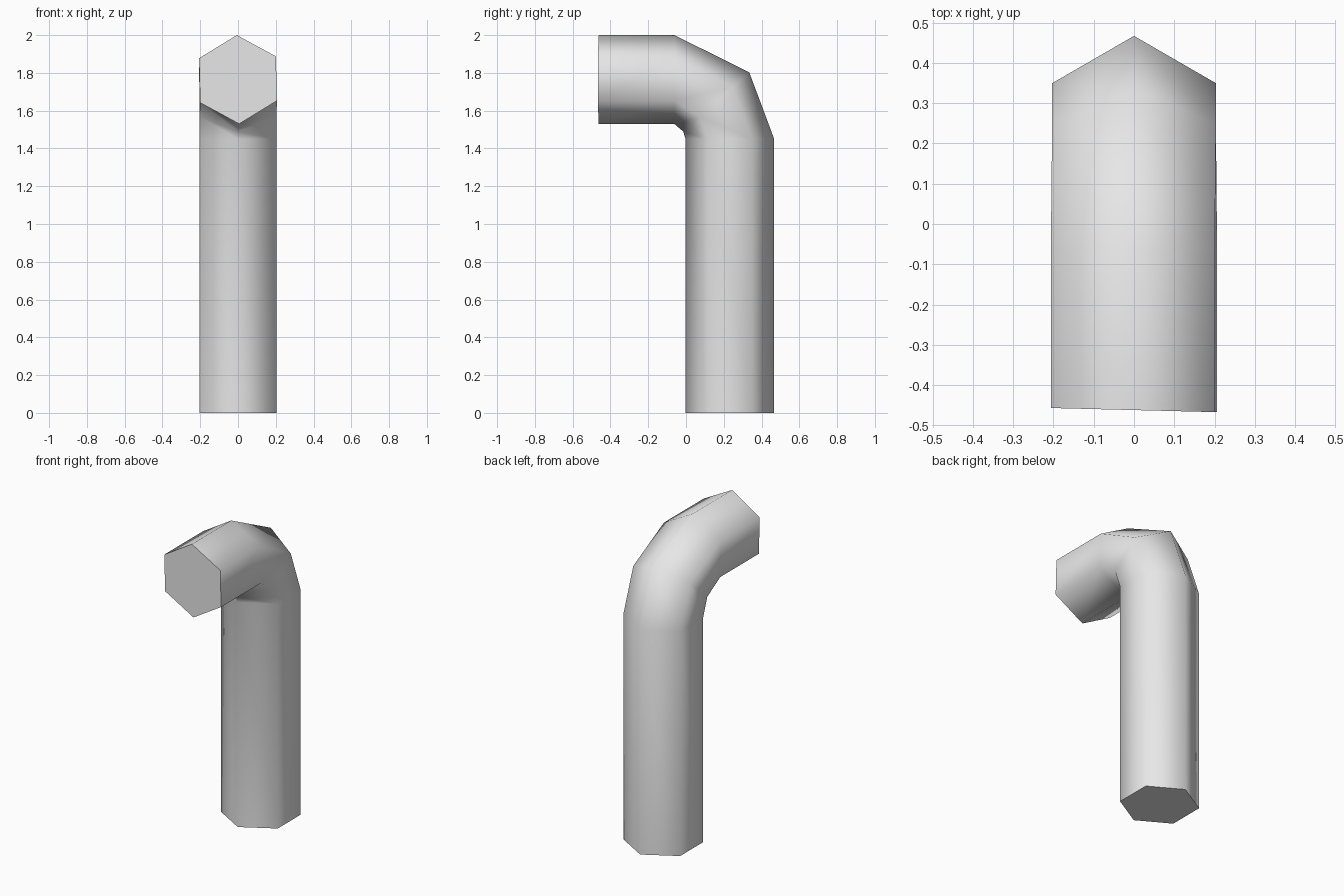
import bpy, bmesh, math
from mathutils import Vector, Matrix

cube = bpy.data.objects.get("Cube")
if cube:
    bpy.data.objects.remove(cube, do_unlink=True)

SIDES = 6
ROLL = 0.025  # slight twist of the short arm

# Plain grey material
grey = bpy.data.materials.new("light grey")
grey.use_nodes = True
colour = (0.8, 0.8, 0.8, 1)
grey.diffuse_color = colour
grey.node_tree.nodes["Principled BSDF"].inputs["Base Color"].default_value = colour


def ring(bm, outer, inner, roll=0, skew=0):
    """Hexagon whose two opposite corners are the given (y, z) points."""
    outer, inner = Vector((0, *outer)), Vector((0, *inner))
    centre, spoke = (outer + inner) / 2, (outer - inner) / 2
    side = Vector((spoke.length, 0, 0))
    verts = []
    for i in range(SIDES):
        a = 2 * math.pi * i / SIDES + roll
        p = centre + spoke * math.cos(a) + side * math.sin(a)
        p.y -= skew * p.x
        verts.append(bm.verts.new(p))
    return verts


# Bent hexagonal bar: upright shaft, two-step elbow, short arm to the front
bm = bmesh.new()
rings = [
    ring(bm, (0.467, 0), (-0.002, 0)),
    ring(bm, (0.467, 1.45), (-0.002, 1.45)),
    ring(bm, (0.335, 1.803), (-0.015, 1.49)),
    ring(bm, (-0.062, 2.0), (-0.062, 1.53), -ROLL),
    ring(bm, (-0.462, 2.0), (-0.462, 1.53), -ROLL, ROLL),
]
for a, b in zip(rings, rings[1:]):
    for i in range(SIDES):
        j = (i + 1) % SIDES
        bm.faces.new((a[i], a[j], b[j], b[i]))
bm.faces.new(rings[0])
bm.faces.new(rings[-1])
bmesh.ops.recalc_face_normals(bm, faces=bm.faces)

mesh = bpy.data.meshes.new("bent_hex_bar")
bm.to_mesh(mesh)
bm.free()
mesh.materials.append(grey)
bar = bpy.data.objects.new("bent_hex_bar", mesh)
bpy.context.collection.objects.link(bar)

# Smooth sides, crisp flat ends
bpy.ops.object.select_all(action="DESELECT")
bar.select_set(True)
bpy.context.view_layer.objects.active = bar
bpy.ops.object.shade_smooth_by_angle(angle=math.radians(75))
